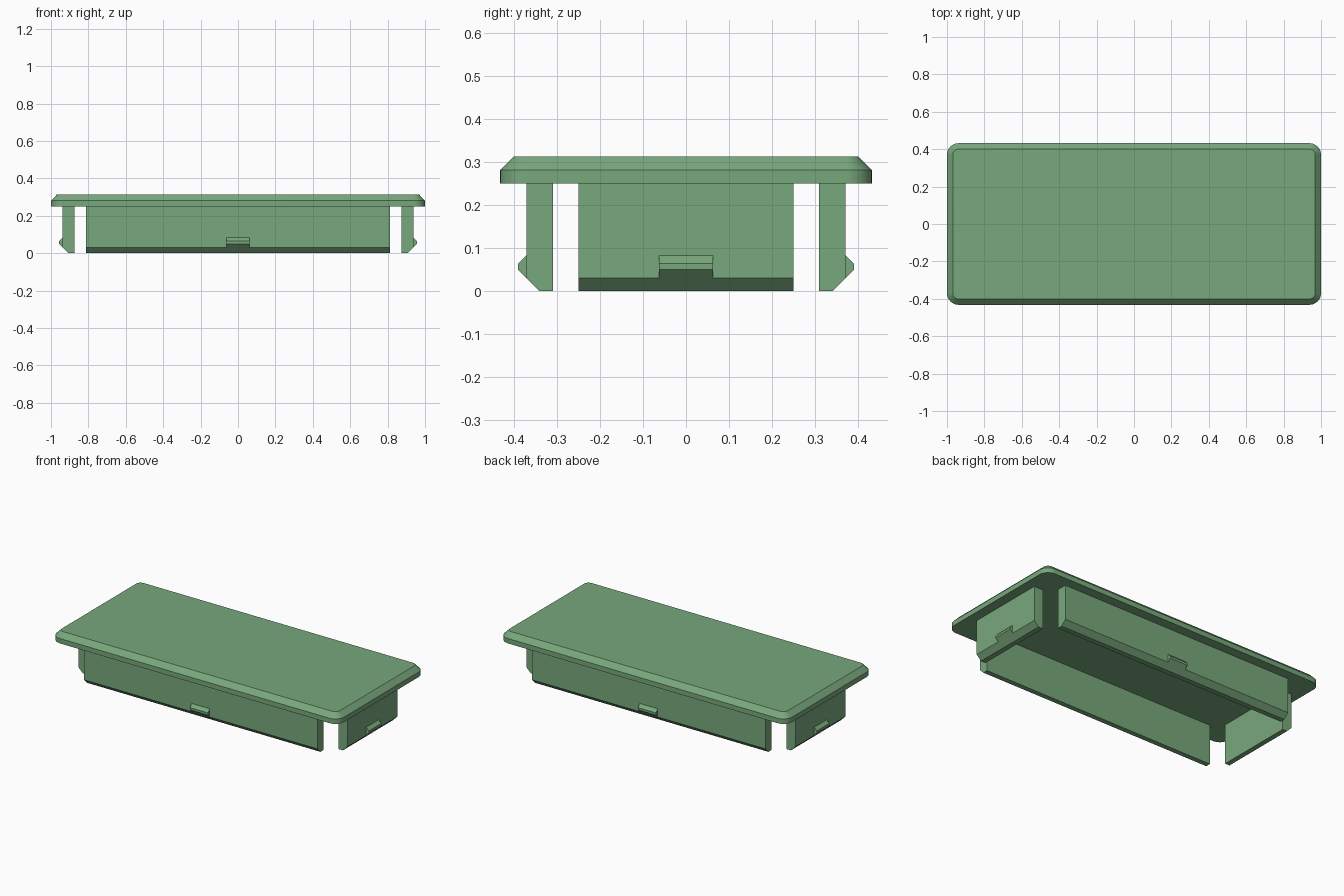
import bpy
import bmesh
from math import cos, sin, pi, radians
from mathutils import Matrix

cube = bpy.data.objects.get("Cube")
if cube:
    bpy.data.objects.remove(cube, do_unlink=True)

# Single plastic colour
green = bpy.data.materials.new("soft_green")
green.use_nodes = True
colour = (0.188, 0.392, 0.202, 1)
green.diffuse_color = colour
green.node_tree.nodes["Principled BSDF"].inputs["Base Color"].default_value = colour


def finish(name, bm):
    bmesh.ops.recalc_face_normals(bm, faces=bm.faces)
    mesh = bpy.data.meshes.new(name)
    bm.to_mesh(mesh)
    bm.free()
    mesh.materials.append(green)
    obj = bpy.data.objects.new(name, mesh)
    bpy.context.collection.objects.link(obj)
    return obj


def loft(name, rings):
    """Join equal-length rings of points into a closed solid."""
    bm = bmesh.new()
    loops = [[bm.verts.new(p) for p in ring] for ring in rings]
    for a, b in zip(loops, loops[1:]):
        for i in range(len(a)):
            j = (i + 1) % len(a)
            bm.faces.new((a[i], a[j], b[j], b[i]))
    bm.faces.new(loops[0])
    bm.faces.new(loops[-1])
    return finish(name, bm)


def rounded_ring(hx, hy, r, z, steps=8):
    ring = []
    for q, (sx, sy) in enumerate([(1, 1), (-1, 1), (-1, -1), (1, -1)]):
        for s in range(steps + 1):
            a = (q + s / steps) * pi / 2
            ring.append((sx * (hx - r) + r * cos(a), sy * (hy - r) + r * sin(a), z))
    return ring


def extrude_profile(name, profile, half_width, offset, angle):
    """Extrude an (outward, height) profile and turn it to face one side."""
    obj = loft(name, [[(x, offset + d, z) for d, z in profile]
                      for x in (-half_width, half_width)])
    obj.data.transform(Matrix.Rotation(angle, 4, "Z"))
    return obj


# Cover plate with rounded corners and a chamfered upper rim
cover = loft("cover_plate", [
    rounded_ring(1, 0.432, 0.062, 0.25),
    rounded_ring(1, 0.432, 0.062, 0.281),
    rounded_ring(0.969, 0.401, 0.031, 0.3125)])
bpy.ops.object.select_all(action="DESELECT")
cover.select_set(True)
bpy.context.view_layer.objects.active = cover
bpy.ops.object.shade_smooth_by_angle(angle=radians(30))

# Skirt walls with bevelled feet, each carrying a small snap catch
wall = [(-0.0625, 0), (-0.031, 0), (0, 0.031), (0, 0.25), (-0.0625, 0.25)]
catch = [(-0.01, 0.0825), (0, 0.0825), (0.019, 0.064),
         (0.019, 0.05), (0, 0.031), (-0.01, 0.031)]
sides = [("back", 0.8125, 0.371, 0), ("left", 0.25, 0.9375, -pi / 2),
         ("front", 0.8125, 0.371, pi), ("right", 0.25, 0.9375, pi / 2)]
for side, half_width, offset, angle in sides:
    extrude_profile(side + "_wall", wall, half_width, offset, angle)
    extrude_profile(side + "_catch", catch, 0.0625, offset, angle)
